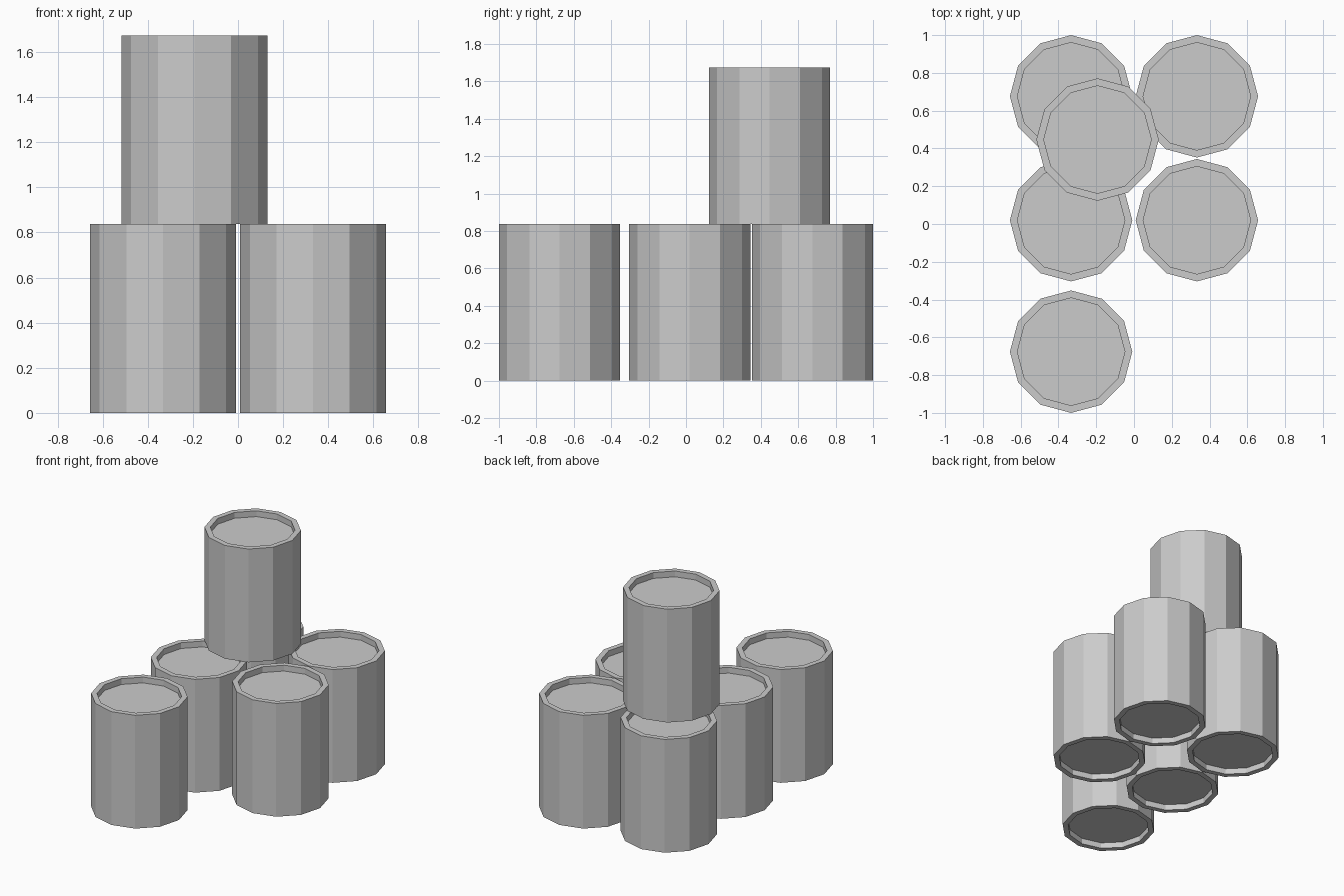
import bpy, bmesh

if "Cube" in bpy.data.objects:
    bpy.data.objects.remove(bpy.data.objects["Cube"])

SIDES, RADIUS, HEIGHT = 12, 0.324, 0.837
RIM, RECESS = 0.038, 0.043


def barrel_mesh():
    """Closed 12-sided drum with a raised rim at both ends."""
    bm = bmesh.new()
    bmesh.ops.create_cone(bm, cap_ends=True, segments=SIDES,
                          radius1=RADIUS, radius2=RADIUS, depth=HEIGHT)
    bm.normal_update()
    caps = [f for f in bm.faces if abs(f.normal.z) > 0.9]
    for cap in caps:
        inward = -RECESS if cap.normal.z > 0 else RECESS
        # flat rim, then a straight-walled recess
        bmesh.ops.inset_region(bm, faces=[cap], thickness=RIM, use_even_offset=True)
        lid = bmesh.ops.extrude_discrete_faces(bm, faces=[cap])["faces"][0]
        bmesh.ops.translate(bm, verts=lid.verts, vec=(0, 0, inward))
    bmesh.ops.translate(bm, verts=bm.verts, vec=(0, 0, HEIGHT / 2))
    bmesh.ops.recalc_face_normals(bm, faces=bm.faces)
    mesh = bpy.data.meshes.new("barrel")
    bm.to_mesh(mesh)
    bm.free()
    return mesh


# Five barrels on the floor, one stacked on top
mesh = barrel_mesh()
places = {
    "barrel_front_left": (-0.333, -0.676, 0),
    "barrel_middle_left": (-0.333, 0.02, 0),
    "barrel_middle_right": (0.333, 0.02, 0),
    "barrel_back_left": (-0.333, 0.676, 0),
    "barrel_back_right": (0.333, 0.676, 0),
    "barrel_top": (-0.193, 0.447, HEIGHT),
}
for name, loc in places.items():
    ob = bpy.data.objects.new(name, mesh)
    ob.location = loc
    bpy.context.collection.objects.link(ob)
